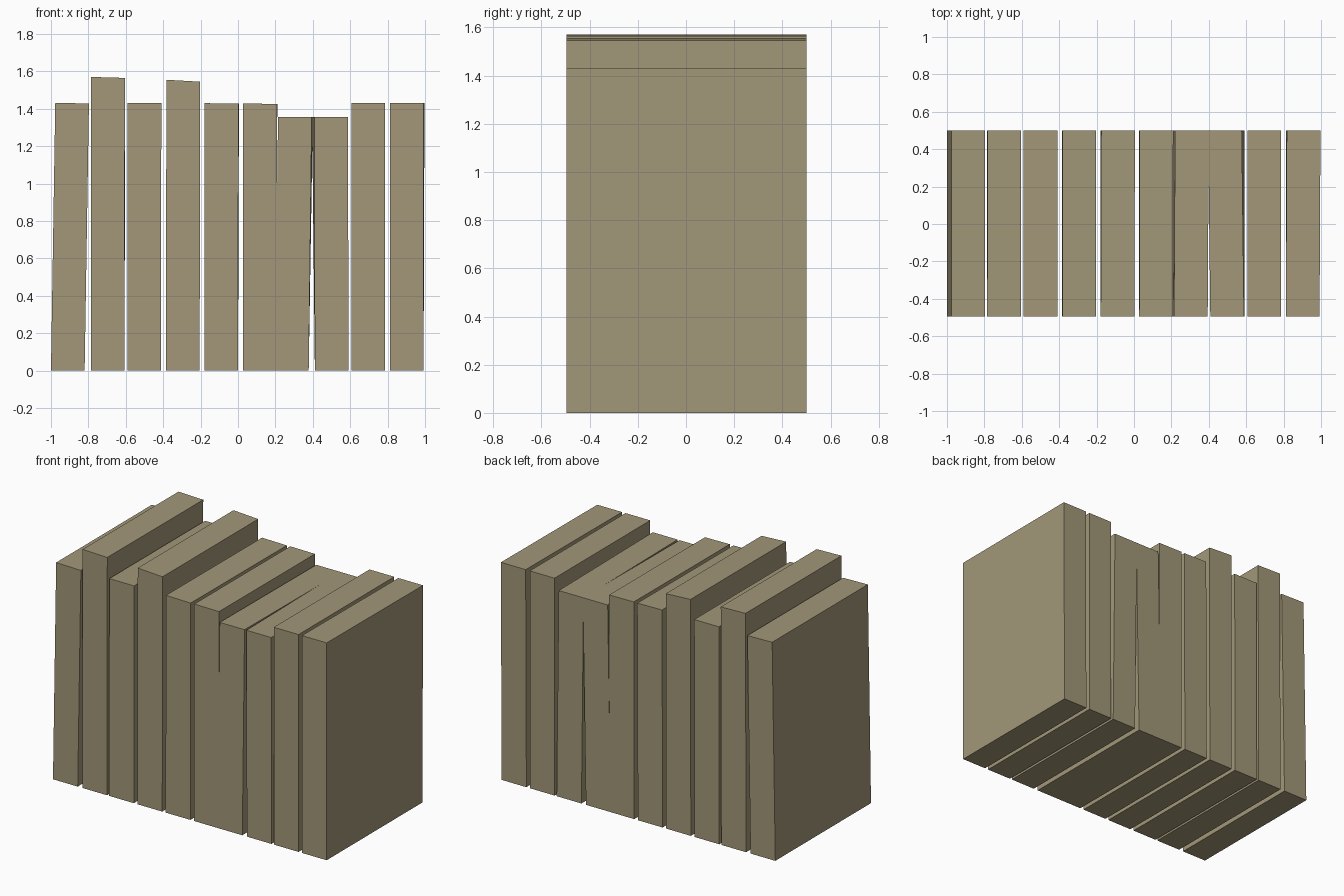
import bpy

# single khaki colour for the whole row
khaki = bpy.data.materials.new("khaki")
khaki.diffuse_color = (0.36, 0.31, 0.19, 1)

THICK = 0.18
FRONT, BACK = -0.495, 0.5


def book(name, bottom_x, top_x, z_left, z_right, twist=0.0):
    """Slightly leaning slab; twist shifts the back top edge sideways."""
    verts = []
    for y in (FRONT, BACK):
        s = twist if y == BACK else 0.0
        verts += [(bottom_x, y, 0), (bottom_x + THICK, y, 0),
                  (top_x + THICK + s, y, z_right), (top_x + s, y, z_left)]
    faces = [(0, 1, 2, 3), (7, 6, 5, 4), (0, 4, 5, 1),
             (1, 5, 6, 2), (2, 6, 7, 3), (3, 7, 4, 0)]
    mesh = bpy.data.meshes.new(name)
    mesh.from_pydata(verts, [], faces)
    mesh.materials.append(khaki)
    obj = bpy.data.objects.new(name, mesh)
    bpy.context.collection.objects.link(obj)


# bottom left x, top left x, top heights at left and right, twist
row = [
    (-1.00, -0.977, 1.432, 1.428, 0.0),
    (-0.787, -0.785, 1.570, 1.565, 0.002),
    (-0.592, -0.590, 1.430, 1.430, 0.0),
    (-0.385, -0.383, 1.555, 1.545, 0.0),
    (-0.180, -0.178, 1.430, 1.427, 0.003),
    (0.027, 0.028, 1.428, 1.426, 0.002),
    (0.198, 0.214, 1.357, 1.357, 0.006),
    (0.411, 0.408, 1.357, 1.357, -0.012),
    (0.607, 0.607, 1.430, 1.430, 0.0),
    (0.812, 0.812, 1.430, 1.430, 0.005),
]
for i, r in enumerate(row):
    book(f"book_{i + 1}", *r)
